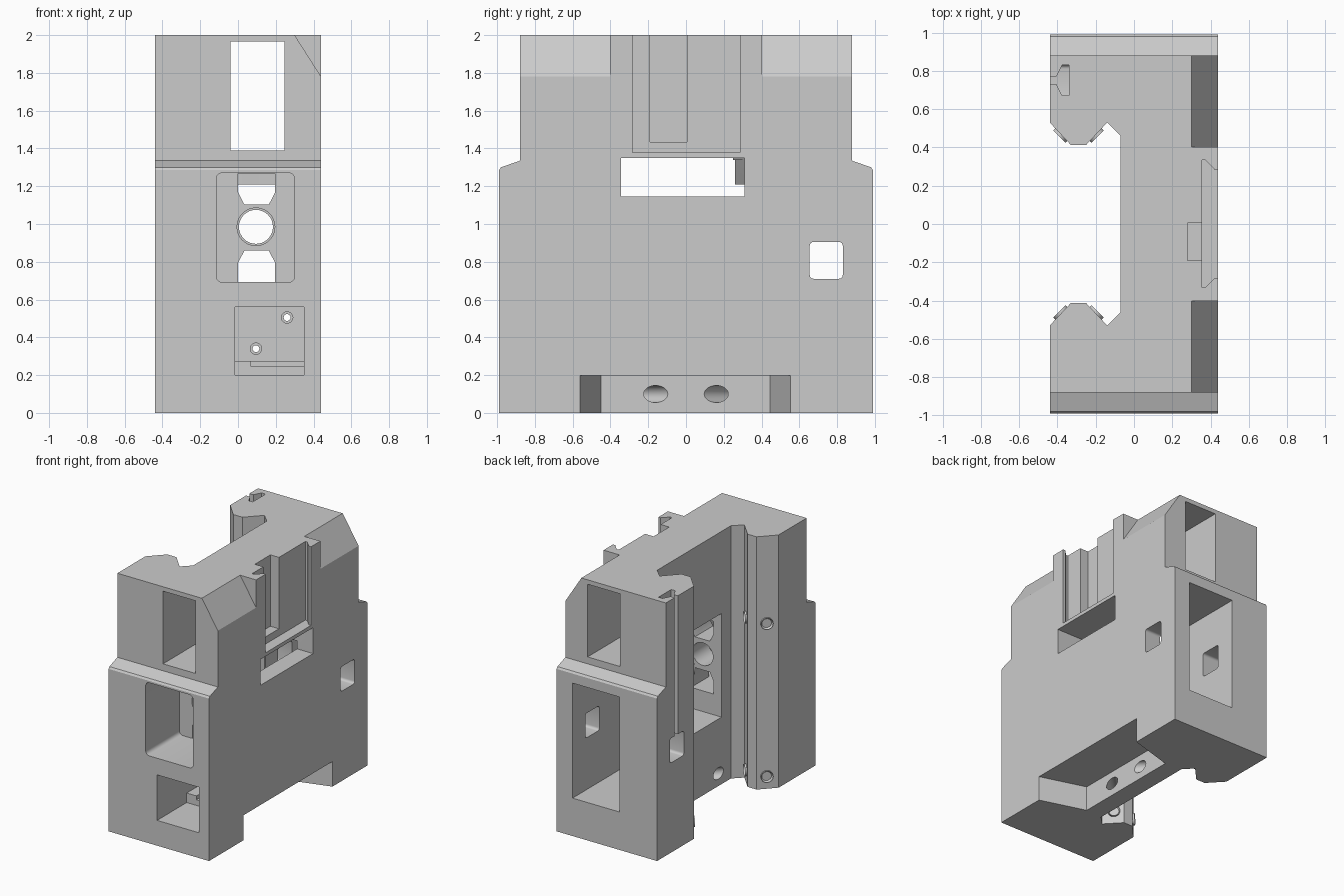
import bpy, bmesh, math
from mathutils import Vector, Matrix

cube = bpy.data.objects.get("Cube")
if cube:
    bpy.data.objects.remove(cube, do_unlink=True)

grey = bpy.data.materials.new("plain_grey")
grey.use_nodes = True
grey.diffuse_color = (0.6, 0.6, 0.6, 1)
grey.node_tree.nodes["Principled BSDF"].inputs["Base Color"].default_value = (0.6, 0.6, 0.6, 1)


def add_object(name, bm):
    bmesh.ops.recalc_face_normals(bm, faces=bm.faces)
    mesh = bpy.data.meshes.new(name)
    bm.to_mesh(mesh)
    bm.free()
    mesh.materials.append(grey)
    obj = bpy.data.objects.new(name, mesh)
    bpy.context.collection.objects.link(obj)
    return obj


def prism(name, axis, pts, a, b):
    """Extrude an outline along an axis; points are the two other coordinates in order."""
    i = "xyz".index(axis)
    bm = bmesh.new()
    verts = []
    for p in pts:
        co = list(p)
        co.insert(i, a)
        verts.append(bm.verts.new(co))
    face = bm.faces.new(verts)
    moved = bmesh.ops.extrude_face_region(bm, geom=[face])["geom"]
    shift = Vector((0, 0, 0))
    shift[i] = b - a
    bmesh.ops.translate(bm, vec=shift, verts=[g for g in moved if isinstance(g, bmesh.types.BMVert)])
    return add_object(name, bm)


def rect(u0, u1, v0, v1, r=0):
    if r == 0:
        return [(u0, v0), (u1, v0), (u1, v1), (u0, v1)]
    corners = [(u1 - r, v1 - r), (u0 + r, v1 - r), (u0 + r, v0 + r), (u1 - r, v0 + r)]
    return [(cu + r * math.cos(t), cv + r * math.sin(t))
            for q, (cu, cv) in enumerate(corners)
            for t in [math.radians(90 * q + 22.5 * s) for s in range(5)]]


def cylinder(name, start, end, radius):
    start, end = Vector(start), Vector(end)
    d = end - start
    bm = bmesh.new()
    bmesh.ops.create_cone(bm, cap_ends=True, segments=32, radius1=radius, radius2=radius,
                          depth=d.length,
                          matrix=Matrix.Translation((start + end) / 2) @ d.to_track_quat("Z", "Y").to_matrix().to_4x4())
    return add_object(name, bm)


def mirrored(pts):
    """Close an outline by mirroring it across its first coordinate."""
    return pts + [(-u, v) for u, v in reversed(pts)]


# Stepped housing
body = prism("housing", "x",
             mirrored([(.99, 0), (.99, 1.285), (.98, 1.3), (.88, 1.335), (.88, 2)]), -.44, .44)
cuts = []


def cut(*args):
    cuts.append(prism("cutter", *args))


# Rail channel with hooked jaws
half = [(-.6, .53), (-.44, .53), (-.33, .413), (-.25, .413), (-.14, .53), (-.07, .46)]
cut("z", half + [(x, -y) for x, y in reversed(half)], -.1, 2.1)

# Sloped upper corners on both ends of the right side
for s in (-1, 1):
    cut("y", [(.268, 2.05), (.472, 1.73), (.6, 1.73), (.6, 2.05)], s * .402, s * 1.1)

# Dovetail groove and inner slot
cut("z", [(.5, -.283), (.42, -.283), (.372, -.332), (.355, -.332),
          (.355, .335), (.372, .335), (.42, .285), (.5, .285)], 1.378, 2.1)
cut("z", rect(.28, .4, -.19, .005), 1.435, 2.1)

# Upper passage through the whole depth
cut("y", rect(-.04, .245, 1.39, 1.965), -1.1, 1.1)

# Middle cavity, side window and back pocket
cut("z", [(.6, -.345), (.6, .31), (.3, .31), (.07, .25), (-.1, .25), (-.1, -.345)], 1.145, 1.35)
cut("z", [(.3, -.345), (.3, .31), (.07, .26), (-.1, .26), (-.1, -.345)], .53, 1.34)
cut("y", rect(-.11, .3, .3, 1.21), .24, 1.1)

# Front pocket with its openings into the cavity
cut("y", rect(-.115, .3, .692, 1.27, .03), -1.1, -.57)
for base, s in ((1.268, -1), (.694, 1)):
    cut("y", [(0, base), (.197, base), (.197, base + s * .1),
              (.163, base + s * .165), (.034, base + s * .165), (0, base + s * .1)], -.6, -.3)
cuts.append(cylinder("cutter", (.095, -.6, .985), (.095, -.3, .985), .09))
cuts.append(cylinder("cutter", (.095, -.6, .985), (.095, -.54, .985), .1))

# Lower front pocket with a raised rear floor and two pin holes
cut("y", rect(-.015, .35, .2, .56), -1.1, -.62)
cut("y", rect(-.015, .35, .275, .56), -.7, -.4)
cut("y", rect(.07, .35, .245, .3), -.7, -.58)
for x, z in ((.26, .505), (.095, .34)):
    cuts.append(cylinder("cutter", (x, -.45, z), (x, .3, z), .018))
    cuts.append(cylinder("cutter", (x, -.45, z), (x, -.37, z), .03))

# Square side hole and the keyed slot above it
cut("x", rect(.655, .83, .71, .905, .02), -.6, .6)
cut("z", [(-.5, .73), (-.405, .73), (-.375, .67), (-.34, .67),
          (-.34, .83), (-.375, .83), (-.405, .77), (-.5, .77)], .8, 2.1)

# Bottom notch with tapered ends and two splayed holes
cut("z", [(.5, -.578), (.075, -.45), (.075, .445), (.5, .57)], -.1, .198)
for s in (-1, 1):
    cuts.append(cylinder("cutter", (.175, s * .06, .1), (-.175, s * .41, .1), .045))

# Carve the housing
bpy.context.view_layer.objects.active = body
for c in cuts:
    mod = body.modifiers.new("carve", "BOOLEAN")
    mod.operation = "DIFFERENCE"
    mod.solver = "EXACT"
    mod.object = c
    bpy.ops.object.modifier_apply(modifier=mod.name)
    bpy.data.objects.remove(c, do_unlink=True)

# Set screws on the sloped jaw faces
screws = []
for side in (-1, 1):
    for z in (.1, 1.31):
        for x, nx in ((-.38, -1), (-.2, 1)):
            n = Vector((nx, -side, 0)).normalized()
            p = Vector((x, side * .467, z))
            screw = cylinder("jaw_screw", p - n * .03, p + n * .015, .045)
            bm = bmesh.new()
            bm.from_mesh(screw.data)
            bm.normal_update()
            cap = max(bm.faces, key=lambda f: f.calc_center_median().dot(n) + f.normal.dot(n))
            bmesh.ops.inset_region(bm, faces=[cap], thickness=.02)
            bmesh.ops.translate(bm, vec=-n * .03, verts=cap.verts)
            bm.to_mesh(screw.data)
            bm.free()
            screws.append(screw)

# Smooth the round parts, keep hard edges
for obj in [body] + screws:
    bpy.ops.object.select_all(action="DESELECT")
    obj.select_set(True)
    bpy.context.view_layer.objects.active = obj
    bpy.ops.object.shade_smooth_by_angle(angle=math.radians(30))
